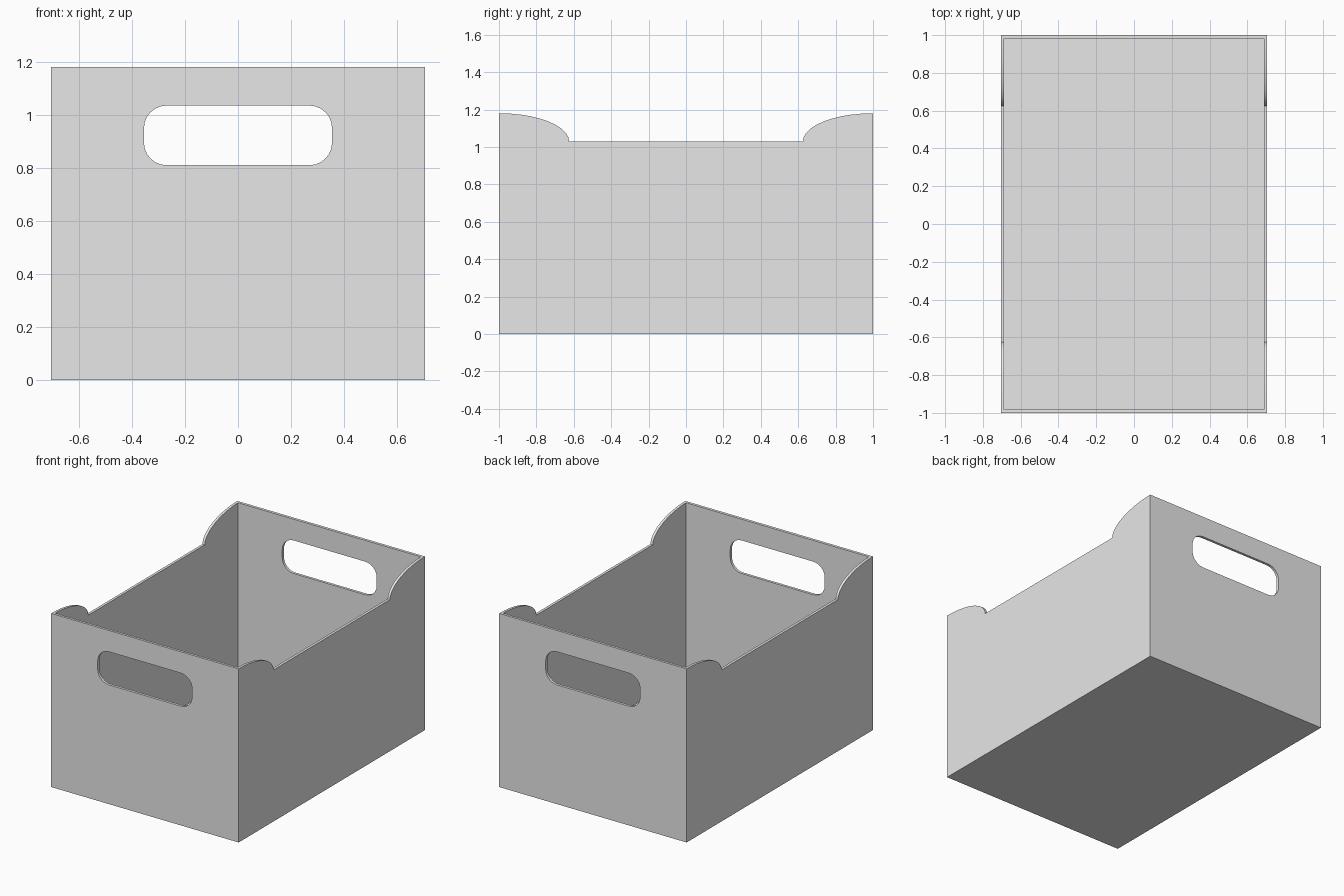
import bpy
import bmesh
from math import pi, sin, cos
from mathutils import Vector

default = bpy.data.objects.get("Cube")
if default:
    bpy.data.objects.remove(default, do_unlink=True)

HALF_W, HALF_L = 0.705, 1.0
HEIGHT, SIDE_H = 1.18, 1.03
WALL = 0.018

grey = bpy.data.materials.new("plain grey")
grey.use_nodes = True
colour = (0.8, 0.8, 0.8, 1)
grey.diffuse_color = colour
grey.node_tree.nodes["Principled BSDF"].inputs["Base Color"].default_value = colour


def prism(name, outline, start, sweep):
    """Sweep a closed outline of 3D points along a vector."""
    bm = bmesh.new()
    face = bm.faces.new([bm.verts.new(Vector(p) + Vector(start)) for p in outline])
    new = bmesh.ops.extrude_face_region(bm, geom=[face])["geom"]
    bmesh.ops.translate(bm, vec=sweep, verts=[v for v in new if isinstance(v, bmesh.types.BMVert)])
    bmesh.ops.recalc_face_normals(bm, faces=bm.faces)
    mesh = bpy.data.meshes.new(name)
    bm.to_mesh(mesh)
    bm.free()
    mesh.materials.append(grey)
    obj = bpy.data.objects.new(name, mesh)
    bpy.context.collection.objects.link(obj)
    return obj


def arc(cx, cz, rx, rz, a0, a1, steps):
    angles = [a0 + (a1 - a0) * i / steps for i in range(steps + 1)]
    return [(cx + rx * cos(a), cz + rz * sin(a)) for a in angles]


# Side silhouette: low sides sweeping up to the tall ends
rise = arc(HALF_L, SIDE_H, 0.375, HEIGHT - SIDE_H, pi / 2, pi, 10)
side = [(-HALF_L, 0), (HALF_L, 0)] + rise + [(-y, z) for y, z in reversed(rise)]
bin_body = prism("storage_bin", [(0, y, z) for y, z in side],
                 (-HALF_W, 0, 0), (2 * HALF_W, 0, 0))

# Hollow interior
ix, iy = HALF_W - WALL, HALF_L - WALL
hollow = prism("interior_cutter", [(-ix, -iy, 0), (ix, -iy, 0), (ix, iy, 0), (-ix, iy, 0)],
               (0, 0, WALL), (0, 0, 2))

# Rounded hand hole through both ends
r, hx, low, high = 0.085, 0.355, 0.81, 1.035
slot = []
for i, (cx, cz) in enumerate([(hx - r, high - r), (r - hx, high - r),
                              (r - hx, low + r), (hx - r, low + r)]):
    slot += arc(cx, cz, r, r, i * pi / 2, (i + 1) * pi / 2, 6)
handle = prism("handle_cutter", [(x, 0, z) for x, z in slot], (0, -1.5, 0), (0, 3, 0))

for cutter in (hollow, handle):
    cutter.hide_render = True
    mod = bin_body.modifiers.new(cutter.name, "BOOLEAN")
    mod.operation = "DIFFERENCE"
    mod.solver = "EXACT"
    mod.object = cutter
    bpy.context.view_layer.objects.active = bin_body
    bpy.ops.object.modifier_apply(modifier=mod.name)
    bpy.data.objects.remove(cutter, do_unlink=True)

# Smooth the curved edges while keeping the corners sharp
bpy.ops.object.select_all(action="DESELECT")
bin_body.select_set(True)
bpy.context.view_layer.objects.active = bin_body
bpy.ops.object.shade_smooth_by_angle(angle=pi / 6)
